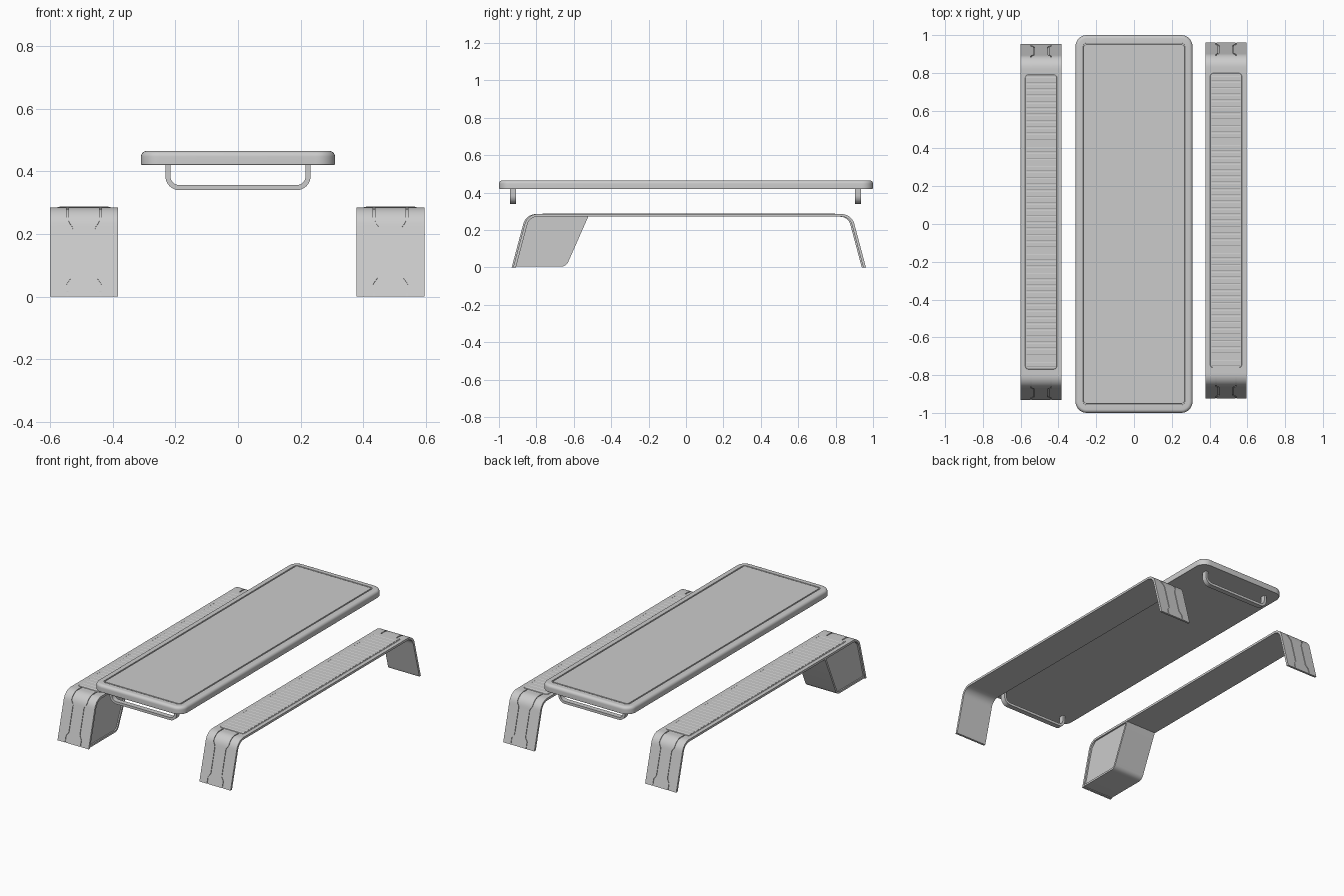
import bpy, bmesh, math
from mathutils import Vector, Matrix

if "Cube" in bpy.data.objects:
    bpy.data.objects.remove(bpy.data.objects["Cube"])


def finish(name, bm):
    bmesh.ops.recalc_face_normals(bm, faces=bm.faces)
    me = bpy.data.meshes.new(name)
    bm.to_mesh(me)
    bm.free()
    ob = bpy.data.objects.new(name, me)
    bpy.context.collection.objects.link(ob)
    return ob


def round_path(pts, r, n=8):
    """2D polyline with its inner corners turned into arcs."""
    pts = [Vector(p) for p in pts]
    out = [pts[0]]
    for a, p, b in zip(pts, pts[1:], pts[2:]):
        d1, d2 = (p - a).normalized(), (b - p).normalized()
        cross = d1.x * d2.y - d1.y * d2.x
        turn = math.atan2(cross, d1.dot(d2))
        start = p - d1 * r * math.tan(abs(turn) / 2)
        c = start + Vector((-d1.y, d1.x)) * math.copysign(r, cross)
        out += [c + Matrix.Rotation(turn * k / n, 2) @ (start - c) for k in range(n + 1)]
    return out + [pts[-1]]


def resample(pts, step):
    out = []
    for a, b in zip(pts, pts[1:]):
        n = max(1, round((b - a).length / step))
        out += [a.lerp(b, k / n) for k in range(n)]
    return out + [pts[-1]]


def offset(pts, d):
    """Shift a polyline to its right-hand side."""
    out = []
    for i, p in enumerate(pts):
        t = (pts[min(i + 1, len(pts) - 1)] - pts[max(i - 1, 0)]).normalized()
        q = p + Vector((t.y, -t.x)) * d
        out.append(Vector((q.x, max(q.y, 0))))
    return out


def strip(name, outer, inner, lo, hi, place):
    """Solid band between two polylines; lo/hi give its width limits at each point."""
    bm = bmesh.new()
    rows = []
    for o, i in zip(outer, inner):
        rows.append([bm.verts.new(place(q, w(o))) for q, w in ((o, lo), (o, hi), (i, hi), (i, lo))])
    for a, b in zip(rows, rows[1:]):
        for k in range(4):
            bm.faces.new((a[k], a[(k + 1) % 4], b[(k + 1) % 4], b[k]))
    bm.faces.new(rows[0])
    bm.faces.new(rows[-1])
    return finish(name, bm)


def slab(name, cx, cy, hx, hy, r, rings, n=8):
    """Rounded rectangle lofted through (inset, z) rings and capped."""
    bm = bmesh.new()
    loops = []
    for ins, z in rings:
        rr = max(r - ins, 0.004)
        loop = []
        for q, (sx, sy) in enumerate(((1, 1), (-1, 1), (-1, -1), (1, -1))):
            for k in range(n + 1):
                a = (q + k / n) * math.pi / 2
                loop.append(bm.verts.new((cx + sx * (hx - ins - rr) + rr * math.cos(a),
                                          cy + sy * (hy - ins - rr) + rr * math.sin(a), z)))
        loops.append(loop)
    m = len(loops[0])
    for a, b in zip(loops, loops[1:]):
        for k in range(m):
            bm.faces.new((a[k], a[(k + 1) % m], b[(k + 1) % m], b[k]))
    bm.faces.new(loops[0])
    bm.faces.new(loops[-1])
    return finish(name, bm)


# Main board: rounded upper rim and a groove running round the top
rim = [(0.018 * (1 - math.cos(a)), 0.447 + 0.018 * math.sin(a))
       for a in [k * math.pi / 12 for k in range(7)]]
slab("main_board", 0, 0, 0.31, 1.0, 0.06,
     [(0.002, 0.42), (0, 0.423)] + rim +
     [(0.041, 0.465), (0.042, 0.461), (0.048, 0.461), (0.049, 0.465)])

# U-shaped handles under both ends of the board
u_path = round_path([(-0.232, 0.43), (-0.232, 0.34), (0.232, 0.34), (0.232, 0.43)], 0.045)
for label, y in (("front", -0.925), ("back", 0.919)):
    strip(label + "_handle", u_path, offset(u_path, -0.016),
          lambda p: -0.016, lambda p: 0.016,
          lambda q, w, y=y: (q.x, y + w, q.y))

# Side rails: bent bands with groove lines and a ribbed pad
HALF = 0.108
profile = resample(round_path([(-0.943, 0), (-0.867, 0.285), (0.867, 0.285), (0.943, 0)], 0.07), 0.01)


def groove(p):
    """Groove distance from the rail centre, narrowing along the legs."""
    e = min(p.y - 0.04, 0.24 - p.y) / 0.02
    return 0.053 - 0.015 * max(0, min(1, e))


def rail(side, cx, cy):
    def place(q, w):
        return (cx + w, cy + q.x, q.y)
    edge, g = HALF, 0.003
    skin = offset(profile, 0.004)
    strip(side + "_rail_core", skin, offset(profile, 0.014),
          lambda p: -edge, lambda p: edge, place)
    strip(side + "_rail_skin_left", profile, skin,
          lambda p: -edge, lambda p: -groove(p) - g, place)
    strip(side + "_rail_skin_middle", profile, skin,
          lambda p: -groove(p) + g, lambda p: groove(p) - g, place)
    strip(side + "_rail_skin_right", profile, skin,
          lambda p: groove(p) + g, lambda p: edge, place)
    # pad and its cross ribs
    slab(side + "_pad", cx, cy, 0.084, 0.78, 0.016,
         [(0, 0.282), (0, 0.2855), (0.002, 0.287)], 4)
    ribs, count = [], 46
    pitch = 1.54 / count
    for k in range(count):
        y = -0.77 + k * pitch
        ribs += [Vector((y + dy, z)) for dy, z in
                 ((0, 0.286), (0.004, 0.2885), (pitch - 0.008, 0.2885), (pitch - 0.004, 0.286))]
    strip(side + "_pad_ribs", ribs, [Vector((p.x, 0.284)) for p in ribs],
          lambda p: -0.078, lambda p: 0.078, place)
    return place


left = rail("left", -0.492, 0.011)
rail("right", 0.487, 0.019)

# Storage box under the front of the left rail: wall band plus recessed sides
wall = round_path([(-0.935, 0.004), (-0.652, 0.004), (-0.531, 0.277)], 0.04)
strip("box_wall", wall, offset(wall, -0.012),
      lambda p: -HALF + 0.002, lambda p: HALF - 0.002, left)
bm = bmesh.new()
outline = [p for p in offset(wall, -0.006)]
outline += [Vector(p) for p in ((-0.80, 0.277), (-0.835, 0.266), (-0.862, 0.24))]
ends = [[bm.verts.new(left(p, w)) for p in outline] for w in (-HALF + 0.01, HALF - 0.01)]
for e in ends:
    bm.faces.new(e)
for k in range(len(outline)):
    j = (k + 1) % len(outline)
    bm.faces.new((ends[0][k], ends[0][j], ends[1][j], ends[1][k]))
finish("box_body", bm)

# Smooth shading with sharp edges kept
for ob in bpy.context.collection.objects:
    ob.select_set(True)
    bpy.context.view_layer.objects.active = ob
bpy.ops.object.shade_smooth_by_angle(angle=math.radians(30))
